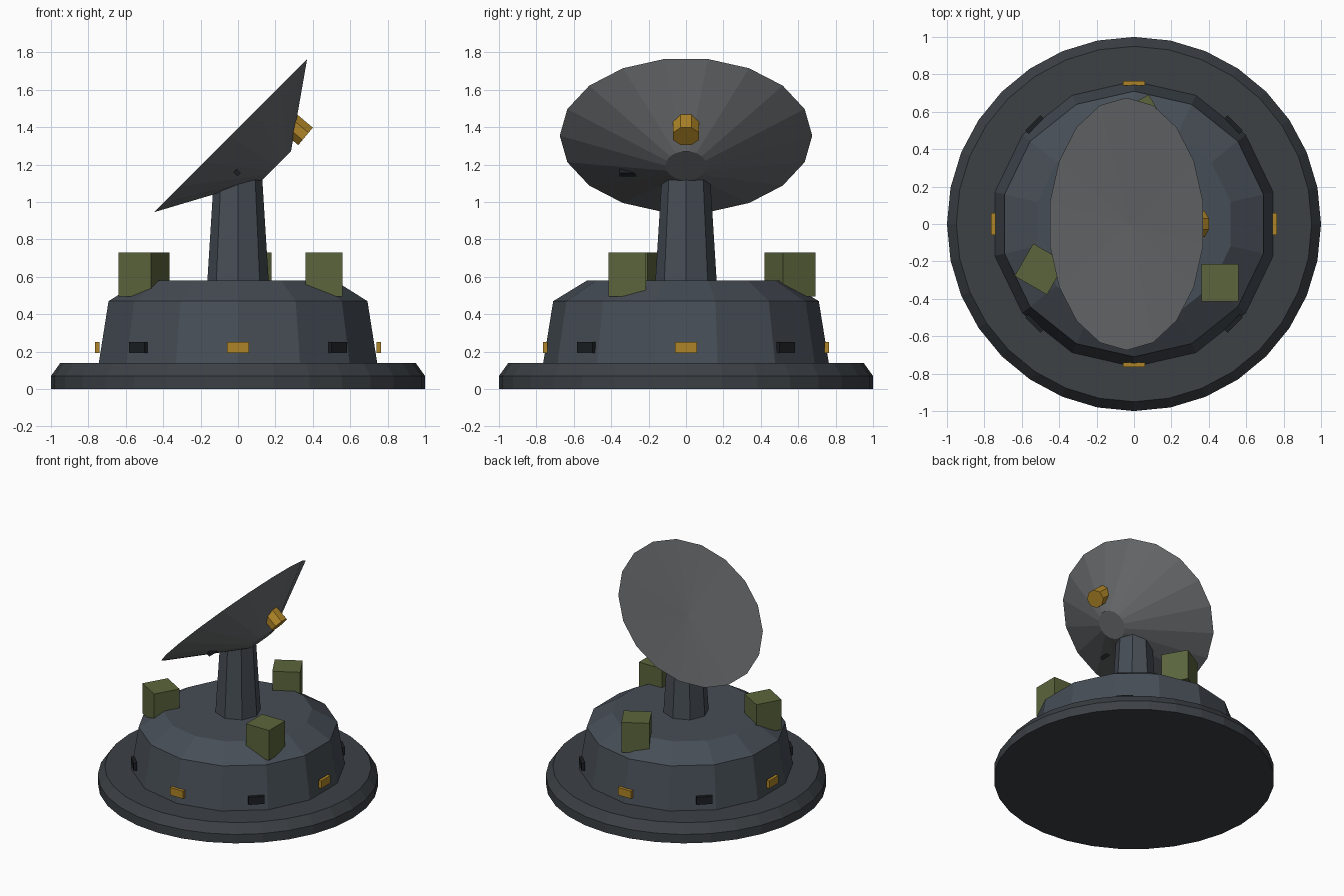
import bpy, bmesh, math
from mathutils import Vector, Matrix

if "Cube" in bpy.data.objects:
    bpy.data.objects.remove(bpy.data.objects["Cube"])


def mat(name, r, g, b):
    m = bpy.data.materials.new(name)
    m.diffuse_color = (r, g, b, 1)
    m.use_nodes = True
    m.node_tree.nodes["Principled BSDF"].inputs["Base Color"].default_value = m.diffuse_color
    return m


SLATE = mat("slate", 0.062, 0.075, 0.092)
DARK = mat("dark_slate", 0.045, 0.052, 0.06)
GREY = mat("dish_grey", 0.14, 0.147, 0.153)
GREEN = mat("olive", 0.105, 0.13, 0.045)
AMBER = mat("amber", 0.42, 0.23, 0.02)
BLACK = mat("black", 0.012, 0.014, 0.017)


def finish(bm, name, material):
    bmesh.ops.recalc_face_normals(bm, faces=bm.faces)
    me = bpy.data.meshes.new(name)
    bm.to_mesh(me)
    bm.free()
    me.materials.append(material)
    ob = bpy.data.objects.new(name, me)
    bpy.context.collection.objects.link(ob)
    return ob


def loft(name, material, sides, rings, start=0.0, frame=Matrix(), apex=None):
    """Rings are (u radius, v radius, v offset, height); an apex makes the last cap a fan."""
    bm = bmesh.new()
    loops = []
    for ru, rv, off, h in rings:
        loops.append([bm.verts.new(frame @ Vector((ru * math.cos(start + math.tau * i / sides),
                                                   rv * math.sin(start + math.tau * i / sides) + off, h)))
                      for i in range(sides)])
    for a, b in zip(loops, loops[1:]):
        for i in range(sides):
            j = (i + 1) % sides
            bm.faces.new((a[i], a[j], b[j], b[i]))
    bm.faces.new(loops[0][::-1])
    if apex is None:
        bm.faces.new(loops[-1])
    else:
        tip = bm.verts.new(frame @ Vector(apex))
        for i in range(sides):
            bm.faces.new((loops[-1][i], loops[-1][(i + 1) % sides], tip))
    return finish(bm, name, material)


def box(name, material, size, matrix):
    bm = bmesh.new()
    bmesh.ops.create_cube(bm, size=1, matrix=matrix @ Matrix.Diagonal((*size, 1)))
    return finish(bm, name, material)


def around(angle, radius, z):
    return Matrix.Rotation(math.radians(angle), 4, 'Z') @ Matrix.Translation((radius, 0, z))


def tilted(origin, degrees):
    """Frame with u along y, v up the tilt, w pointing down and to +x."""
    a = math.radians(degrees)
    m = Matrix(((0, math.sin(a), math.cos(a)),
                (1, 0, 0),
                (0, math.cos(a), -math.sin(a)))).to_4x4()
    m.translation = origin
    return m


def round_rings(*profile):
    return [(r, r, 0, z) for r, z in profile]


# Base plate, faceted housing and pedestal
loft("base_plate", DARK, 32, round_rings((1, 0), (1, 0.07), (0.95, 0.14)), math.pi / 2)
loft("housing", SLATE, 14, round_rings((0.765, 0.13), (0.71, 0.47), (0.53, 0.58)), math.pi / 2)
loft("pedestal", SLATE, 8, round_rings((0.165, 0.56), (0.13, 1.12)))

# Oval dish tilted 45 degrees, with a shallow face and an offset back plate
dish = tilted((-0.04, 0, 1.355), 45)
loft("dish", GREY, 18, [(0.11, 0.11, 0.061, 0.288), (0.675, 0.588, 0, 0)],
     0, dish, (0, 0, 0.03))

# Feed horn behind the dish and a small slot on its underside
loft("feed_horn", AMBER, 8, [(0.076, 0.066, 0, -0.13), (0.076, 0.066, 0, 0)],
     math.pi / 8, tilted((0.361, 0, 1.351), 40))
box("dish_slot", BLACK, (0.09, 0.025, 0.03), dish @ Matrix.Translation((-0.31, -0.115, 0.165)))

# Three equipment boxes around the housing roof
for k in range(3):
    turn = Matrix.Rotation(-k * math.tau / 3, 4, 'Z')
    box(f"equipment_box_{k + 1}", GREEN, (0.2, 0.2, 0.235),
        turn @ Matrix.Translation((0.46, -0.314, 0.612)))

# Lamps and vents alternating around the housing wall
for k in range(4):
    box(f"lamp_{k + 1}", AMBER, (0.025, 0.115, 0.06), around(90 * k, 0.753, 0.222))
    box(f"vent_{k + 1}", BLACK, (0.025, 0.115, 0.06), around(90 * k + 45, 0.753, 0.222))
